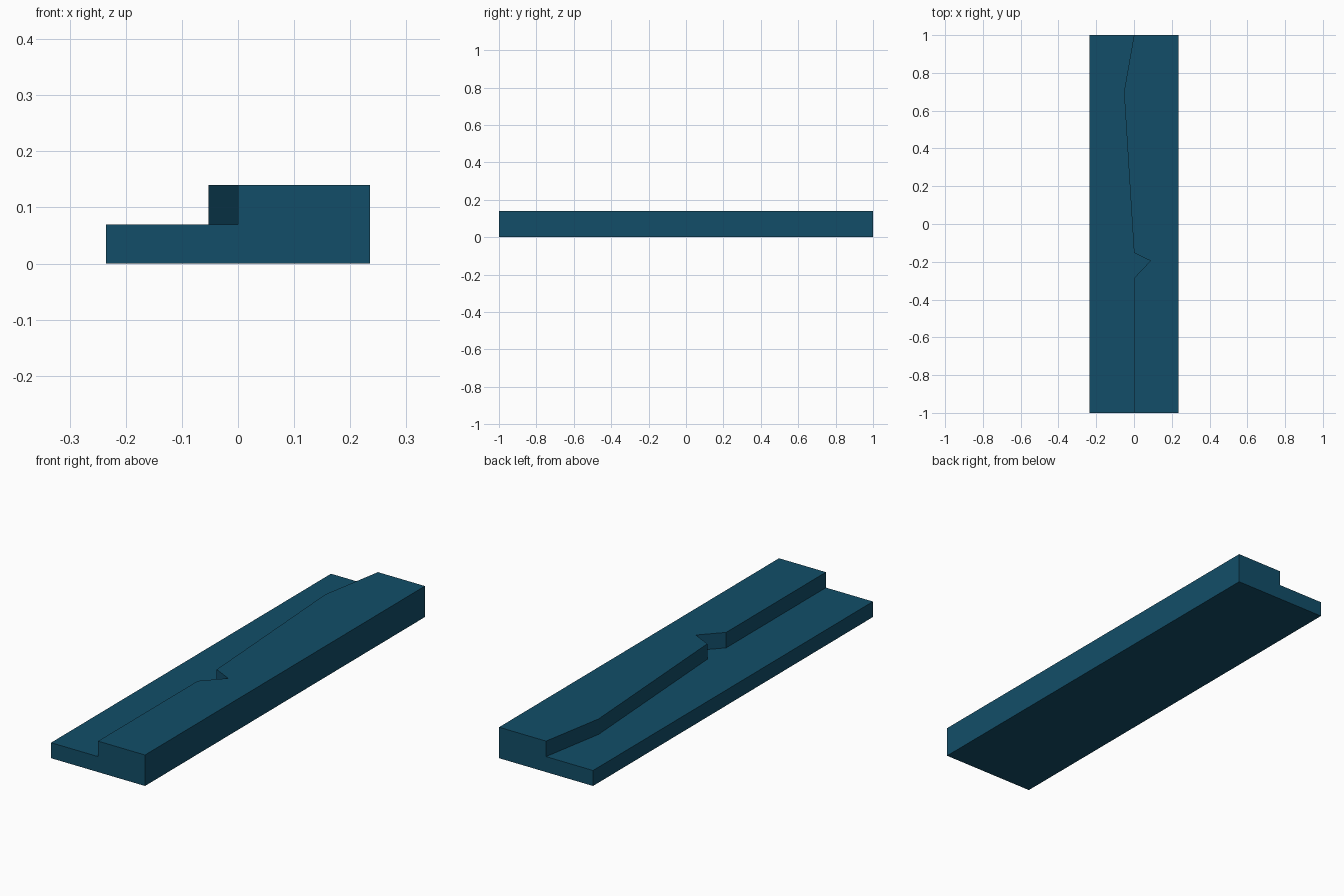
import bpy, bmesh
from mathutils import Vector

if "Cube" in bpy.data.objects:
    bpy.data.objects.remove(bpy.data.objects["Cube"])

HALF_W, HALF_L, STEP = 0.235, 1.0, 0.07

# Line of the step in plan, from back to front, with a small V notch
ridge = [(0, 1), (-0.053, 0.70), (0, -0.152), (0.087, -0.195), (0, -0.287), (0, -1)]

bm = bmesh.new()
line = [bm.verts.new((x, y, 0)) for x, y in ridge]


def corner(x, y):
    return bm.verts.new((x, y, 0))


low = bm.faces.new(line[::-1] + [corner(-HALF_W, HALF_L), corner(-HALF_W, -HALF_L)])
high = bm.faces.new(line + [corner(HALF_W, -HALF_L), corner(HALF_W, HALF_L)])


def raise_faces(faces, keep):
    out = bmesh.ops.extrude_face_region(bm, geom=faces, use_keep_orig=keep)["geom"]
    verts = [g for g in out if isinstance(g, bmesh.types.BMVert)]
    bmesh.ops.translate(bm, verts=verts, vec=Vector((0, 0, STEP)))
    return [g for g in out if isinstance(g, bmesh.types.BMFace)]


# Full slab first, then only the right-hand tread
tops = raise_faces([low, high], True)
right = max(tops, key=lambda f: f.calc_center_median().x)
raise_faces([right], False)

# Merge coplanar faces into clean sides
bmesh.ops.recalc_face_normals(bm, faces=bm.faces)
bmesh.ops.dissolve_limit(bm, angle_limit=0.01, verts=bm.verts, edges=bm.edges)
bmesh.ops.recalc_face_normals(bm, faces=bm.faces)

mesh = bpy.data.meshes.new("stepped_slab")
bm.to_mesh(mesh)
bm.free()
slab = bpy.data.objects.new("stepped_slab", mesh)
bpy.context.collection.objects.link(slab)

mat = bpy.data.materials.new("deep teal blue")
mat.diffuse_color = (0.006, 0.076, 0.14, 1)
mat.use_nodes = True
mat.node_tree.nodes["Principled BSDF"].inputs["Base Color"].default_value = mat.diffuse_color
mesh.materials.append(mat)
